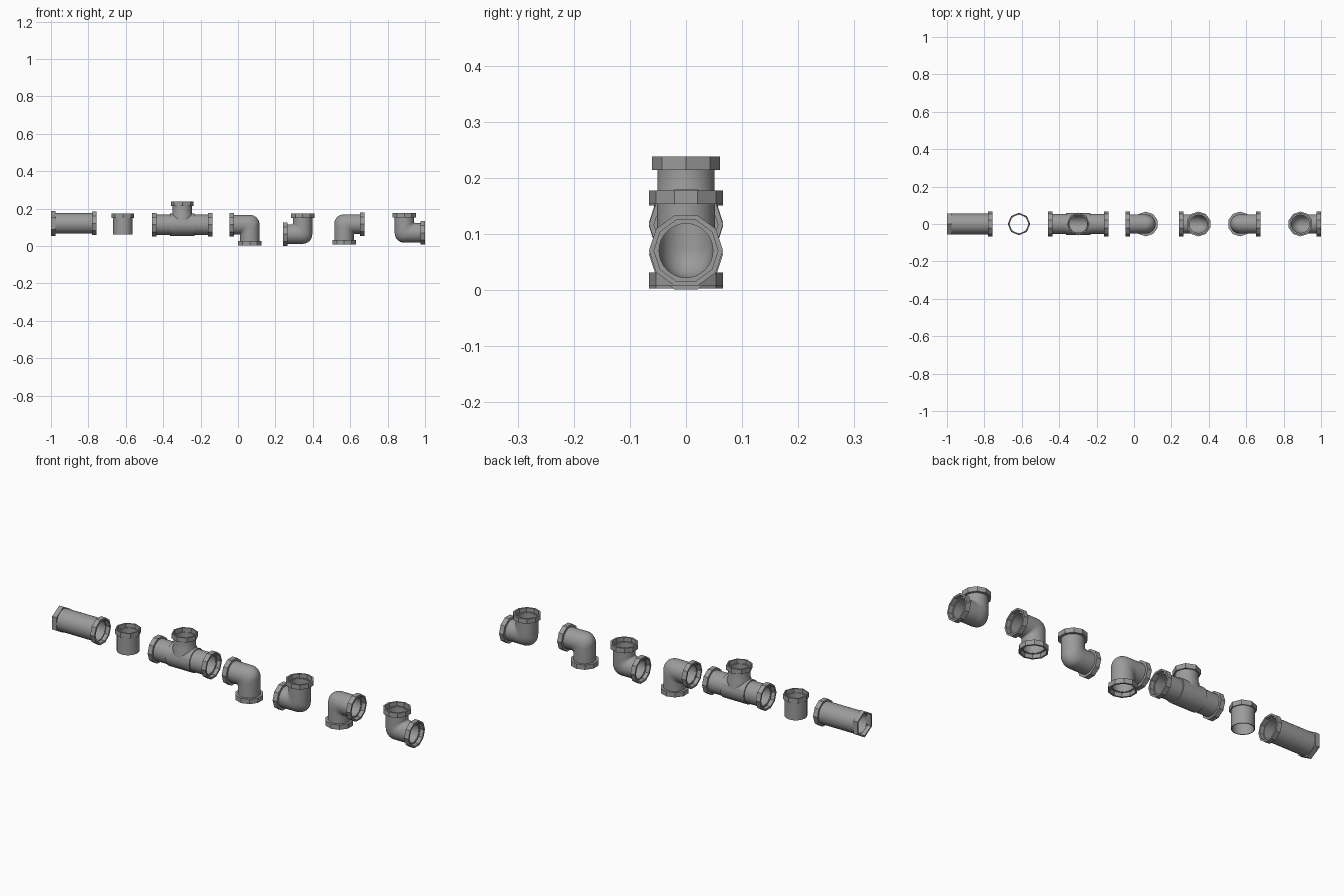
import bpy
import bmesh
from math import pi, cos, sin, radians
from mathutils import Vector

cube = bpy.data.objects.get("Cube")
if cube:
    bpy.data.objects.remove(cube, do_unlink=True)

grey = bpy.data.materials.new("pipe_grey")
grey.use_nodes = True
grey.diffuse_color = (0.33, 0.33, 0.33, 1)
grey.node_tree.nodes["Principled BSDF"].inputs["Base Color"].default_value = grey.diffuse_color

WALL = 0.004
BORE = 0.048
RIM = 0.024
SIDES = 32


def finish(obj):
    obj.data.materials.clear()
    obj.data.materials.append(grey)
    bpy.ops.object.select_all(action="DESELECT")
    obj.select_set(True)
    bpy.context.view_layer.objects.active = obj
    bpy.ops.object.shade_smooth_by_angle(angle=radians(30))


def loft(name, rings, closed=True, smooth=True):
    """Skin a list of rings; closed joins the last ring to the first, else ends are capped."""
    bm = bmesh.new()
    loops = [[bm.verts.new(p) for p in ring] for ring in rings]
    pairs = list(zip(loops, loops[1:]))
    if closed:
        pairs.append((loops[-1], loops[0]))
    else:
        bm.faces.new(loops[0])
        bm.faces.new(loops[-1])
    for a, b in pairs:
        for i in range(len(a)):
            j = (i + 1) % len(a)
            bm.faces.new((a[i], a[j], b[j], b[i]))
    bmesh.ops.recalc_face_normals(bm, faces=bm.faces[:])
    mesh = bpy.data.meshes.new(name)
    bm.to_mesh(mesh)
    bm.free()
    obj = bpy.data.objects.new(name, mesh)
    bpy.context.collection.objects.link(obj)
    if smooth:
        finish(obj)
    return obj


def ring(origin, axis, along, radius, sides):
    """Regular polygon round an axis, with a corner pointing along y."""
    axis = Vector(axis)
    across = axis.cross(Vector((0, 1, 0)))
    centre = Vector(origin) + axis * along
    turn = pi / 6 if sides == 6 else 0      # hexagon stands on a corner
    angles = [2 * pi * i / sides + turn for i in range(sides)]
    return [centre + radius * (cos(t) * Vector((0, 1, 0)) + sin(t) * across) for t in angles]


def turned(name, origin, axis, profile, sides=SIDES, **kw):
    return loft(name, [ring(origin, axis, d, r, sides) for r, d in profile], **kw)


def collar(name, origin, inward, radius=0.066, sides=10):
    """Faceted socket rim whose open end is at origin."""
    mouth, seat = radius - 0.009, (BORE + 0.001) / cos(pi / sides)
    mouth = max(mouth, seat + 0.001)
    turned(name, origin, inward, [(mouth, 0), (radius, 0), (radius, RIM),
                                  (seat, RIM), (seat, RIM - WALL), (mouth, RIM - WALL)], sides)


def tube(name, origin, axis, start, end, radius):
    turned(name, origin, axis, [(radius, start), (radius, end),
                                (radius - WALL, end), (radius - WALL, start)])


def elbow(name, cx, cz, sx, sz, reach_x, reach_z):
    """Right-angle bend with a tight inner corner and a rounded outer one."""
    r_out = 0.052

    def point(radius, angle, t, leg):
        u = radius * cos(angle)
        f = 0.005 + 0.045 * (u + radius) / (2 * radius)
        a, b = u - f + f * sin(t), u - f + f * cos(t)
        if leg == "x":
            a = -(reach_x - RIM + 0.002)
        elif leg == "z":
            b = -(reach_z - RIM + 0.002)
        return (cx - sx * a, radius * sin(angle), cz - sz * b)

    steps = 8
    path = [(0, "x")] + [(pi / 2 * i / steps, "") for i in range(steps + 1)] + [(pi / 2, "z")]
    angles = [2 * pi * i / SIDES for i in range(SIDES)]
    rings = [[point(r_out, g, *p) for g in angles] for p in path]
    rings += [[point(r_out - WALL, g, *p) for g in angles] for p in reversed(path)]
    loft(name + "_bend", rings)
    collar(name + "_side_collar", (cx + sx * reach_x, 0, cz), (-sx, 0, 0))
    collar(name + "_end_collar", (cx, 0, cz + sz * reach_z), (0, 0, -sz))


# Straight pipe with a hexagonal collar at one end
tube("straight_pipe", (-1, 0, 0.121), (1, 0, 0), RIM - 0.002, 0.223, 0.055)
collar("straight_hex_collar", (-1, 0, 0.121), (1, 0, 0), 0.066, 6)
collar("straight_round_collar", (-0.757, 0, 0.121), (-1, 0, 0))

# Short upright coupling
tube("coupling_pipe", (-0.615, 0, 0.062), (0, 0, 1), 0, 0.092, 0.052)
collar("coupling_collar", (-0.615, 0, 0.175), (0, 0, -1), 0.06, 8)

# Tee: outer solids joined, then bored through both ways
TX, TZ = -0.298, 0.114
mid = (TX, 0, TZ)
h = 0.14
tee = turned("tee_body", mid, (1, 0, 0),
             [(0.054, -h), (0.054, -0.066), (0.059, -0.066), (0.059, 0.066),
              (0.054, 0.066), (0.054, h)], closed=False, smooth=False)
branch = turned("tee_branch", mid, (0, 0, 1), [(0.056, 0), (0.056, 0.05), (0.051, 0.064), (0.051, 0.102)],
                closed=False, smooth=False)
bore_x = turned("tee_bore_run", mid, (1, 0, 0), [(BORE, -0.2), (BORE, 0.2)], closed=False, smooth=False)
bore_z = turned("tee_bore_branch", mid, (0, 0, 1), [(BORE - 0.001, 0), (BORE - 0.001, 0.2)],
                closed=False, smooth=False)
helpers = [(branch, "UNION"), (bore_x, "DIFFERENCE"), (bore_z, "DIFFERENCE")]
for helper, operation in helpers:
    helper.hide_render = True
    mod = tee.modifiers.new(helper.name, "BOOLEAN")
    mod.operation, mod.object, mod.solver = operation, helper, "EXACT"
bpy.context.view_layer.update()
result = bpy.data.meshes.new_from_object(tee.evaluated_get(bpy.context.evaluated_depsgraph_get()))
tee.modifiers.clear()
tee.data = result
for helper, _ in helpers:
    bpy.data.objects.remove(helper, do_unlink=True)
finish(tee)
for side, label in ((-1, "right"), (1, "left")):
    collar("tee_collar_" + label, (TX + side * 0.162, 0, TZ), (-side, 0, 0))
collar("tee_top_collar", (TX, 0, 0.238), (0, 0, -1), 0.061, 8)

# Four elbows, one for each turn
elbow("elbow_right_down", 0.063, 0.114, -1, -1, 0.108, 0.111)
elbow("elbow_right_up", 0.345, 0.064, -1, 1, 0.105, 0.111)
elbow("elbow_left_down", 0.567, 0.117, 1, -1, 0.108, 0.109)
elbow("elbow_left_up", 0.89, 0.0705, 1, 1, 0.11, 0.1075)
